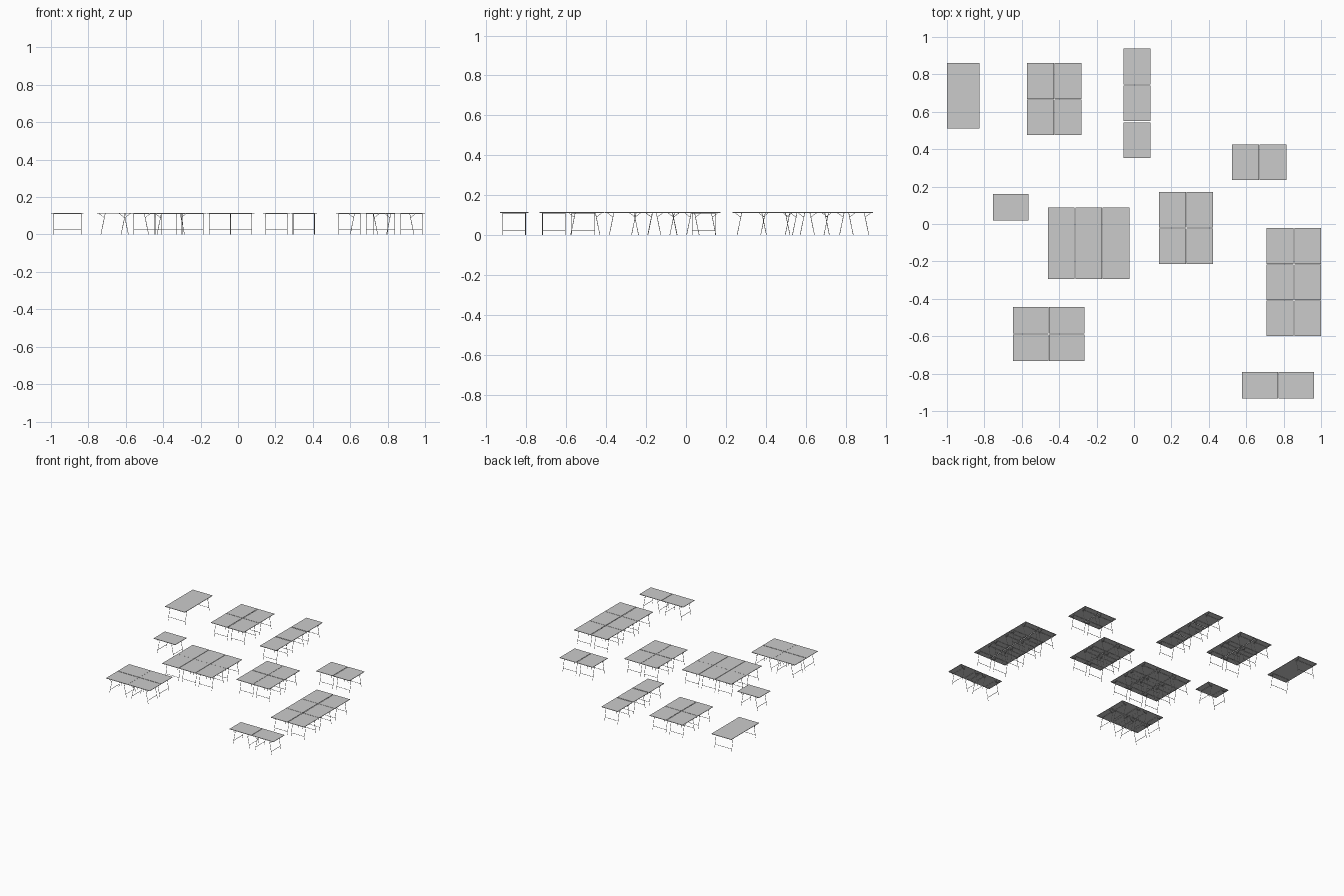
import bpy, bmesh, math
from mathutils import Vector

if "Cube" in bpy.data.objects:
    bpy.data.objects.remove(bpy.data.objects["Cube"])

TOP_Z, THICK, R = 0.115, 0.003, 0.0014
LONG, WIDE = 0.191, 0.143


def box(bm, lo, hi):
    r = bmesh.ops.create_cube(bm, size=1)
    for v in r['verts']:
        v.co = Vector([(l + h) / 2 + c * (h - l) for l, h, c in zip(lo, hi, v.co)])


def tube(bm, a, b, r=R):
    a, b = Vector(a), Vector(b)
    d = b - a
    new = bmesh.ops.create_cone(bm, cap_ends=True, segments=8, radius1=r, radius2=r, depth=d.length)['verts']
    rot = d.to_track_quat('Z', 'Y')
    for v in new:
        v.co = rot @ v.co + (a + b) / 2


def finish(bm, name):
    me = bpy.data.meshes.new(name)
    bm.to_mesh(me)
    bm.free()
    return me


def table_meshes(length, width):
    # thin rectangular top, long axis along y
    bm = bmesh.new()
    box(bm, (-width / 2, -length / 2, TOP_Z - THICK), (width / 2, length / 2, TOP_Z))
    top = finish(bm, "table_top")
    # two splayed folding leg frames
    bm = bmesh.new()
    x, zt = width / 2 - 0.014, TOP_Z - THICK
    for s in (-1, 1):
        y_top, y_foot = s * (length / 2 - 0.045), s * (length / 2 - 0.022)

        def leg_y(z):
            return y_foot + (y_top - y_foot) * z / zt

        for sx in (-x, x):
            tube(bm, (sx, y_foot, 0), (sx, y_top, zt))
            # short brace to the top's end
            tube(bm, (sx, leg_y(0.09), 0.09), (sx, s * (length / 2 - 0.012), zt), 0.001)
        # low rail and hinge rail
        tube(bm, (-x, leg_y(0.025), 0.025), (x, leg_y(0.025), 0.025))
        tube(bm, (-x, y_top, zt - R), (x, y_top, zt - R))
    return top, finish(bm, "folding_legs")


small = table_meshes(LONG, WIDE)
large = table_meshes(0.349, 0.175)

# group bounds x0, x1, y0, y1, columns, rows, long axis along x
groups = [
    (-1.000, -0.825, 0.511, 0.860, 1, 1, False),
    (-0.572, -0.281, 0.475, 0.860, 2, 2, False),
    (-0.055, 0.088, 0.352, 0.938, 1, 3, False),
    (0.524, 0.815, 0.234, 0.425, 2, 1, False),
    (-0.755, -0.564, 0.018, 0.161, 1, 1, True),
    (-0.460, -0.025, -0.295, 0.088, 3, 2, False),
    (0.135, 0.423, -0.214, 0.172, 2, 2, False),
    (0.709, 1.000, -0.600, -0.022, 2, 3, False),
    (-0.647, -0.264, -0.733, -0.443, 2, 2, True),
    (0.578, 0.963, -0.933, -0.790, 2, 1, True),
]


def spots(lo, hi, size, n):
    # evenly spread centres with the end tables flush to the bounds
    if n == 1:
        return [(lo + hi) / 2]
    step = (hi - lo - size) / (n - 1)
    return [lo + size / 2 + i * step for i in range(n)]


for g, (x0, x1, y0, y1, nx, ny, turned) in enumerate(groups):
    parts = large if g == 0 else small
    sx, sy = (LONG, WIDE) if turned else (WIDE, LONG)
    for cx in spots(x0, x1, sx, nx):
        for cy in spots(y0, y1, sy, ny):
            for me in parts:
                ob = bpy.data.objects.new(me.name, me)
                ob.location = (cx, cy, 0)
                ob.rotation_euler.z = math.pi / 2 if turned else 0
                bpy.context.collection.objects.link(ob)
